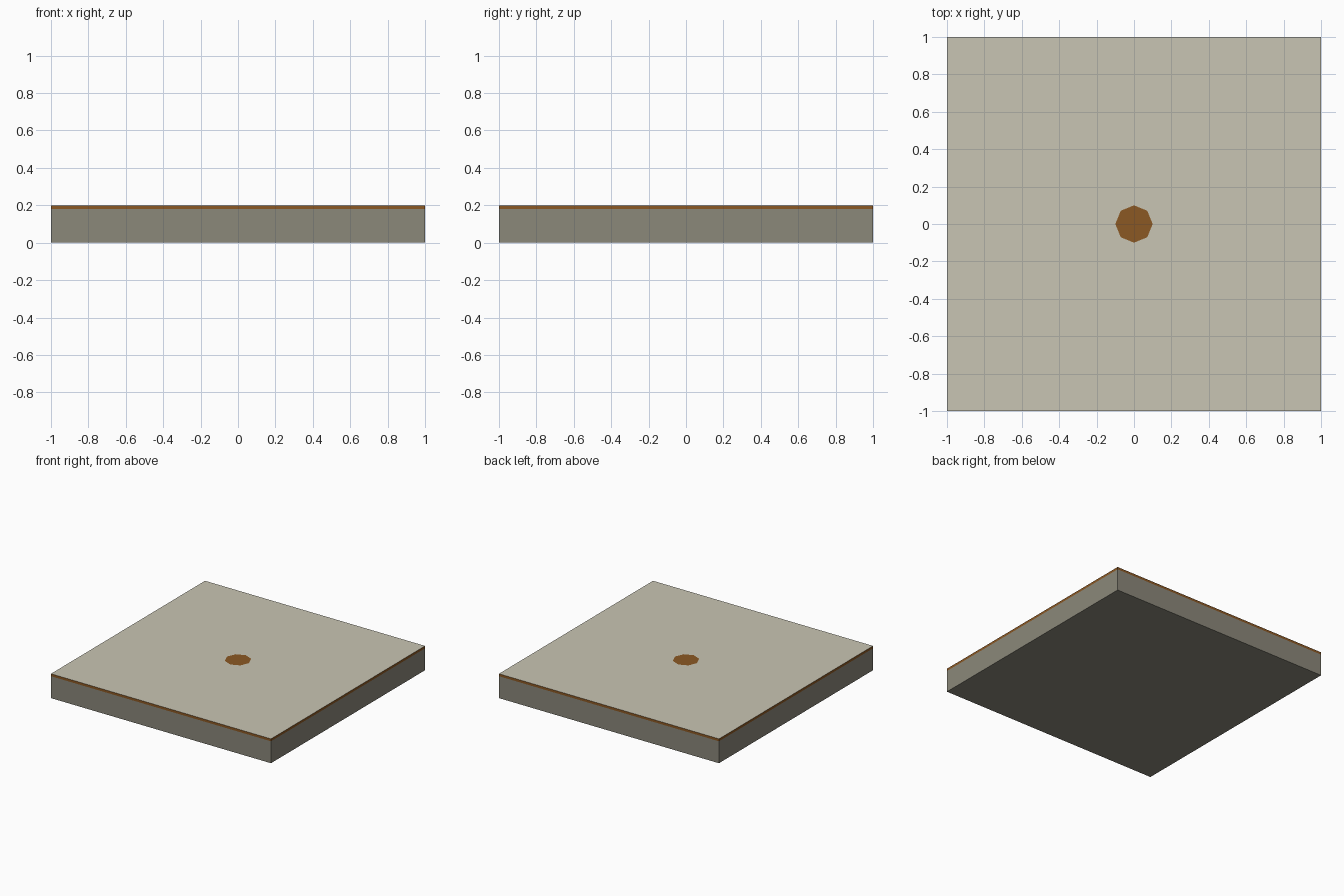
import bpy, bmesh, math

if "Cube" in bpy.data.objects:
    bpy.data.objects.remove(bpy.data.objects["Cube"])


def material(name, rgb):
    # sRGB 0-255 to linear diffuse colour
    def lin(c):
        c /= 255
        return c / 12.92 if c <= 0.04045 else ((c + 0.055) / 1.055) ** 2.4
    m = bpy.data.materials.new(name)
    m.diffuse_color = (*[lin(c) for c in rgb], 1)
    m.use_nodes = True
    m.node_tree.nodes["Principled BSDF"].inputs["Base Color"].default_value = m.diffuse_color
    return m


stone = material("grey stone", (139, 136, 122))
pale = material("pale stone", (201, 197, 179))
brown = material("brown trim", (139, 88, 36))


def add_object(name, bm, mats):
    bmesh.ops.recalc_face_normals(bm, faces=bm.faces)
    me = bpy.data.meshes.new(name)
    bm.to_mesh(me)
    bm.free()
    for m in mats:
        me.materials.append(m)
    ob = bpy.data.objects.new(name, me)
    bpy.context.collection.objects.link(ob)


# Slab: stone base, brown rim band and a pale top around a brown octagon
bm = bmesh.new()
DIRS = [(math.cos(i * math.pi / 4), math.sin(i * math.pi / 4)) for i in range(8)]


def square_loop(z):
    return [bm.verts.new((x / max(abs(x), abs(y)), y / max(abs(x), abs(y)), z))
            for x, y in DIRS]


bottom, seam, rim = (square_loop(z) for z in (0, 0.18, 0.2))
hub = [bm.verts.new((0.1 * x, 0.1 * y, 0.2)) for x, y in DIRS]

bm.faces.new(bottom[::-1])
for index, (lower, upper) in enumerate([(bottom, seam), (seam, rim), (rim, hub)]):
    for i in range(8):
        j = (i + 1) % 8
        f = bm.faces.new((lower[i], lower[j], upper[j], upper[i]))
        f.material_index = index
bm.faces.new(hub).material_index = 1
add_object("floor_slab", bm, [stone, brown, pale])
